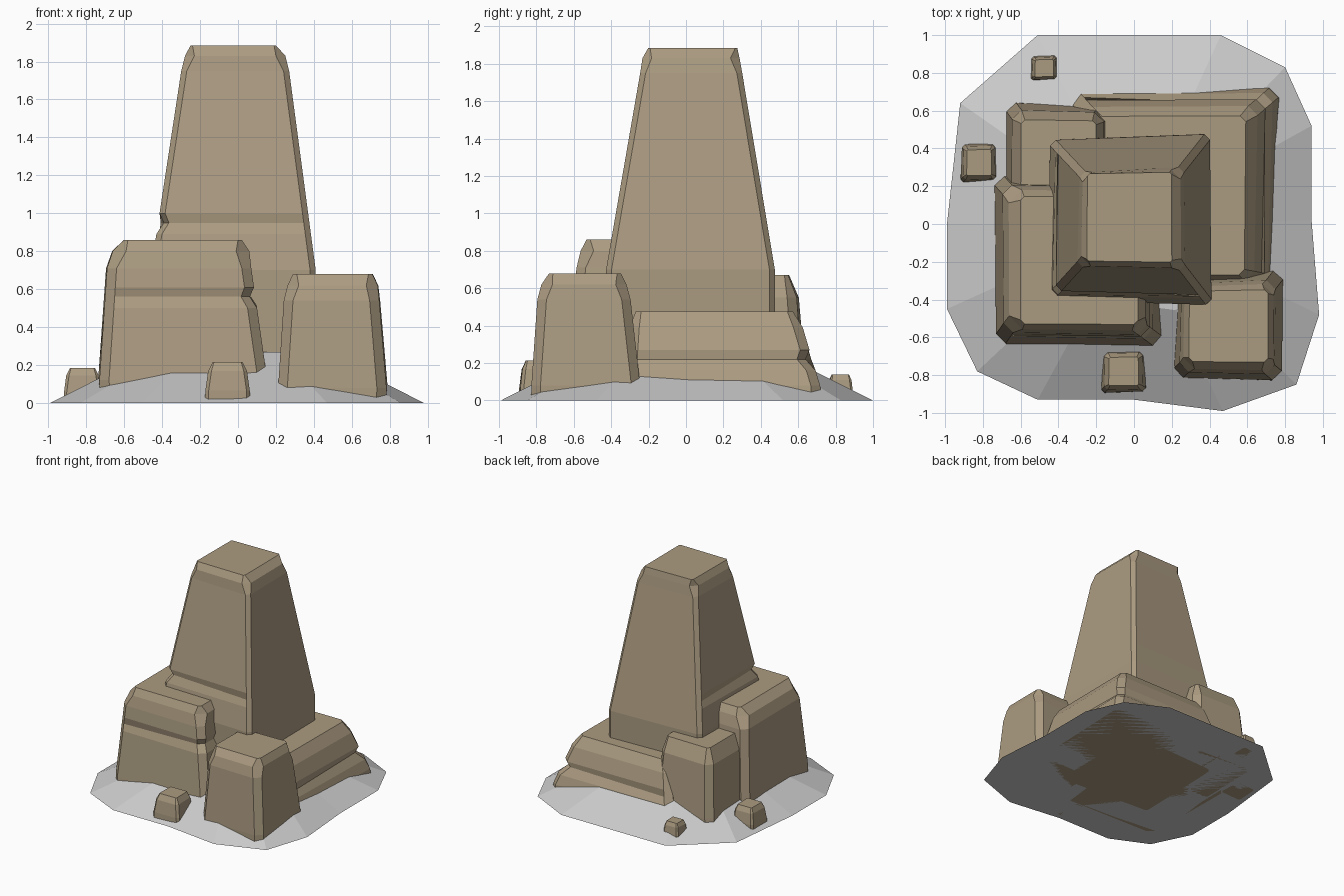
import bpy, bmesh
from mathutils import Vector

if "Cube" in bpy.data.objects:
    bpy.data.objects.remove(bpy.data.objects["Cube"])

stone = bpy.data.materials.new("tan_stone")
stone.diffuse_color = (0.41, 0.33, 0.22, 1)
stone.use_nodes = True
stone.node_tree.nodes["Principled BSDF"].inputs["Base Color"].default_value = stone.diffuse_color


def loft(name, rings, mat=None):
    """Skin a stack of equal-length point rings and cap both ends."""
    bm = bmesh.new()
    loops = [[bm.verts.new(p) for p in r] for r in rings]
    n = len(loops[0])
    for a, b in zip(loops, loops[1:]):
        for i in range(n):
            j = (i + 1) % n
            bm.faces.new((a[i], a[j], b[j], b[i]))
    bm.faces.new(loops[0][::-1])
    bm.faces.new(loops[-1])
    bmesh.ops.recalc_face_normals(bm, faces=bm.faces)
    me = bpy.data.meshes.new(name)
    bm.to_mesh(me)
    bm.free()
    ob = bpy.data.objects.new(name, me)
    bpy.context.collection.objects.link(ob)
    if mat:
        me.materials.append(mat)
    return ob


def ring(z, x0, x1, y0, y1, cut, skew, amount):
    """Box outline with its four corners shifted by skew and chamfered."""
    base = [(x0, y0), (x1, y0), (x1, y1), (x0, y1)]
    c = [Vector((x + s[0] * amount, y + s[1] * amount, z))
         for (x, y), s in zip(base, skew)]
    pts = []
    for i in range(4):
        pts.append(c[i] + (c[i - 1] - c[i]).normalized() * cut)
        pts.append(c[i] + (c[(i + 1) % 4] - c[i]).normalized() * cut)
    return pts


def rock(name, levels, skew=((0, 0),) * 4, chip=None):
    """levels: (z, x0, x1, y0, y1, chamfer); chip: (corner, z, depth)."""
    n = len(levels) - 1
    rings = [ring(*lv, skew, 1 - 0.8 * i / n) for i, lv in enumerate(levels)]
    if chip:
        corner, zc, depth = chip
        k = next(i for i in range(n) if levels[i][0] < zc < levels[i + 1][0])
        lo, hi = rings[k], rings[k + 1]
        mid = sum(lo, Vector()) / 8
        extra = []
        for dz, pull in ((-0.06, 0), (0, depth), (0.05, 0)):
            t = (zc + dz - levels[k][0]) / (levels[k + 1][0] - levels[k][0])
            r = [a.lerp(b, t) for a, b in zip(lo, hi)]
            for i in (2 * corner, 2 * corner + 1):
                d = mid - r[i]
                d.z = 0
                r[i] += d.normalized() * pull
            extra.append(r)
        rings[k + 1:k + 1] = extra
    return loft(name, rings, stone)


# Ground mound
edge = [(-.51, 1), (-.92, .64), (-.99, 0), (-.99, -.45), (-.83, -.78),
        (-.51, -.93), (0, -.93), (.47, -.99), (.86, -.85), (.98, -.48),
        (.94, .02), (.94, .52), (.80, .83), (.46, 1)]
loft("ground_mound", [[(x * s, y * s, z) for x, y in edge]
                      for s, z in ((1, 0), (.46, .27))])

# Tall central rock
rock("tall_rock",
     [(0, -.46, .41, -.42, .46, .03), (.70, -.46, .41, -.42, .46, .03),
      (1.75, -.30, .27, -.24, .29, .03), (1.83, -.28, .25, -.23, .28, .05),
      (1.885, -.25, .20, -.20, .27, .01)],
     ((0, .02), (0, -.01), (-.01, .02), (.02, -.02)), (0, .95, .04))

# Front left rock
rock("front_left_rock",
     [(0, -.73, .17, -.65, .24, .06), (.12, -.73, .155, -.64, .23, .05),
      (.71, -.69, .07, -.58, .19, .05), (.80, -.66, .06, -.56, .17, .07),
      (.86, -.60, .02, -.53, .14, .02)],
     ((0, .01), (0, -.01), (0, 0), (-.01, .03)), (1, .56, .04))

# Wide low slab at the back right
rock("back_slab",
     [(0, -.35, .77, -.33, .72, .06), (.08, -.35, .755, -.32, .71, .05),
      (.39, -.27, .65, -.30, .62, .05), (.475, -.20, .59, -.27, .57, .03)],
     ((0, 0), (-.03, 0), (.01, .01), (0, 0)), (2, .22, .05))

# Front right rock
rock("front_right_rock",
     [(0, .21, .79, -.82, -.25, .05), (.08, .21, .79, -.82, -.25, .05),
      (.54, .24, .75, -.79, -.30, .05), (.62, .26, .74, -.77, -.32, .06),
      (.68, .29, .71, -.73, -.35, .02)],
     ((0, .01), (-.01, -.01), (0, .01), (.02, -.03)))

# Back left rock
rock("back_left_rock",
     [(0, -.69, -.13, .05, .64, .05), (.12, -.68, -.13, .05, .635, .05),
      (.55, -.65, -.16, .09, .60, .05), (.67, -.60, -.20, .13, .55, .02)],
     ((0, 0), (0, 0), (0, -.02), (.01, .01)))

# Pebbles: (name, centre x, centre y, half x, half y, height)
for name, x, y, a, b, h in (("front_pebble", -.055, -.78, .12, .115, .215),
                            ("left_pebble", -.82, .325, .10, .105, .185),
                            ("back_pebble", -.475, .825, .075, .07, .14)):
    rock(name, [(z, x - a * s, x + a * s, y - b * s, y + b * s, c * a)
                for z, s, c in ((0, 1, .15), (h * .3, .98, .15),
                                (h * .78, .86, .15), (h, .66, .06))],
         ((0, 0), (0, .01), (-.01, 0), (.01, -.01)))
